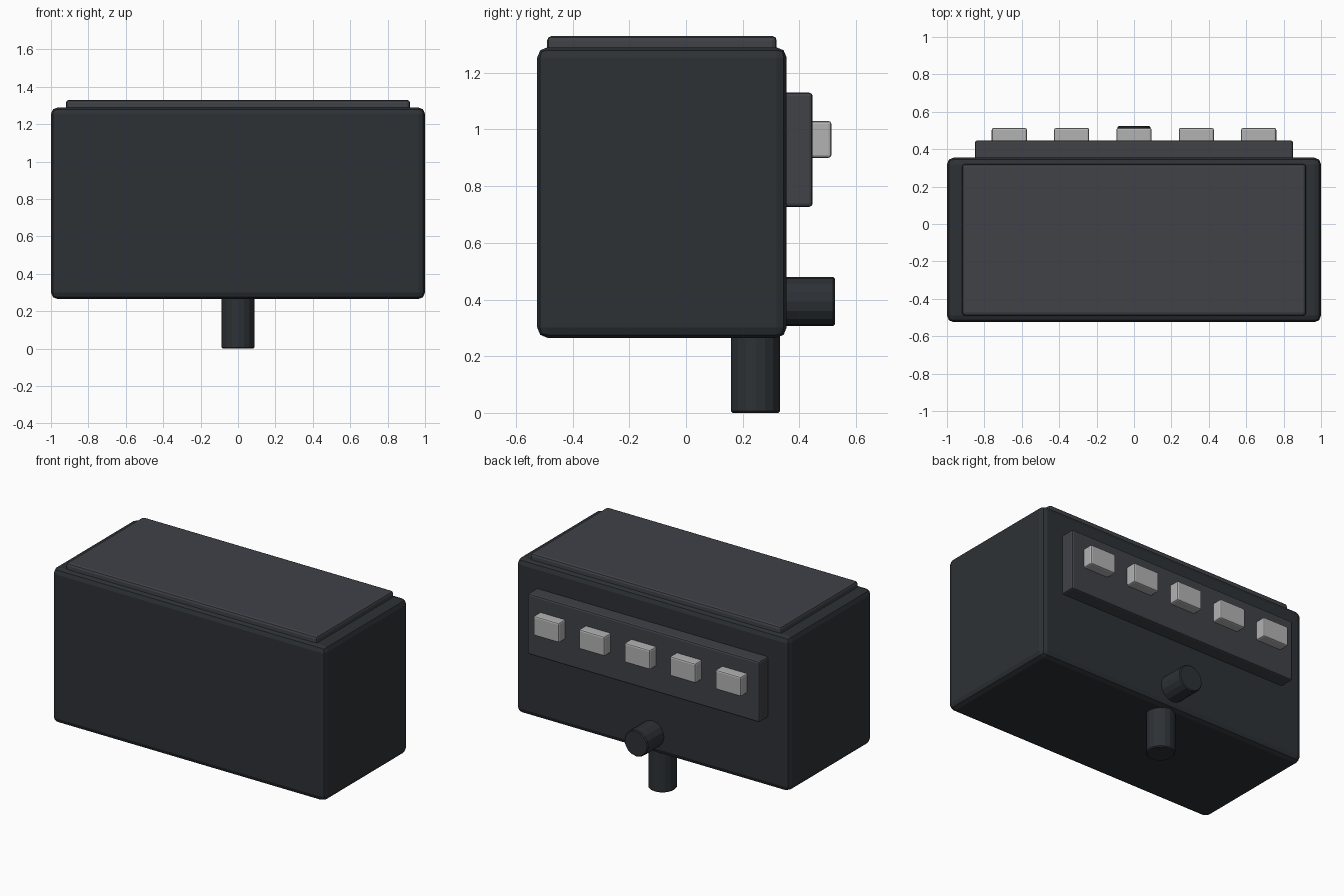
import bpy
import math

if "Cube" in bpy.data.objects:
    bpy.data.objects.remove(bpy.data.objects["Cube"])


def material(name, rgb):
    m = bpy.data.materials.new(name)
    m.diffuse_color = (*rgb, 1)
    m.use_nodes = True
    m.node_tree.nodes["Principled BSDF"].inputs["Base Color"].default_value = m.diffuse_color
    return m


dark = material("dark_casing", (0.026, 0.031, 0.036))
grey = material("panel_grey", (0.052, 0.054, 0.064))
light = material("key_grey", (0.45, 0.45, 0.45))


def finish(ob, name, mat, width, segments):
    ob.name = name
    ob.data.materials.append(mat)
    bevel = ob.modifiers.new("Bevel", 'BEVEL')
    bevel.width = width
    bevel.segments = segments
    bevel.limit_method = 'ANGLE'
    bevel.angle_limit = math.radians(40)
    return ob


def box(name, x, y, z, mat, width, segments=2):
    bpy.ops.mesh.primitive_cube_add(
        size=1, location=[sum(r) / 2 for r in (x, y, z)])
    ob = bpy.context.object
    ob.scale = [r[1] - r[0] for r in (x, y, z)]
    bpy.ops.object.transform_apply(location=False, rotation=False, scale=True)
    return finish(ob, name, mat, width, segments)


def peg(name, center, depth, rotation, mat):
    bpy.ops.mesh.primitive_cylinder_add(
        vertices=16, radius=0.087, depth=depth, location=center, rotation=rotation)
    return finish(bpy.context.object, name, mat, 0.006, 1)


# Main casing and raised lid
box("casing", (-1, 1), (-0.525, 0.355), (0.265, 1.29), dark, 0.036)
box("lid", (-0.92, 0.92), (-0.49, 0.32), (1.25, 1.33), grey, 0.016)

# Rear control panel with a row of keys
box("rear_panel", (-0.85, 0.85), (0.34, 0.447), (0.727, 1.13), grey, 0.012)
for i in range(5):
    x = (i - 2) / 3
    box(f"key_{i + 1}", (x - 0.094, x + 0.094), (0.43, 0.513),
        (0.9, 1.03), light, 0.01)

# Rear knob and lower stem
peg("rear_knob", (0, 0.425, 0.393), 0.2, (math.pi / 2, 0, 0), dark)
peg("stem", (0, 0.245, 0.15), 0.3, (0, 0, 0), dark)
